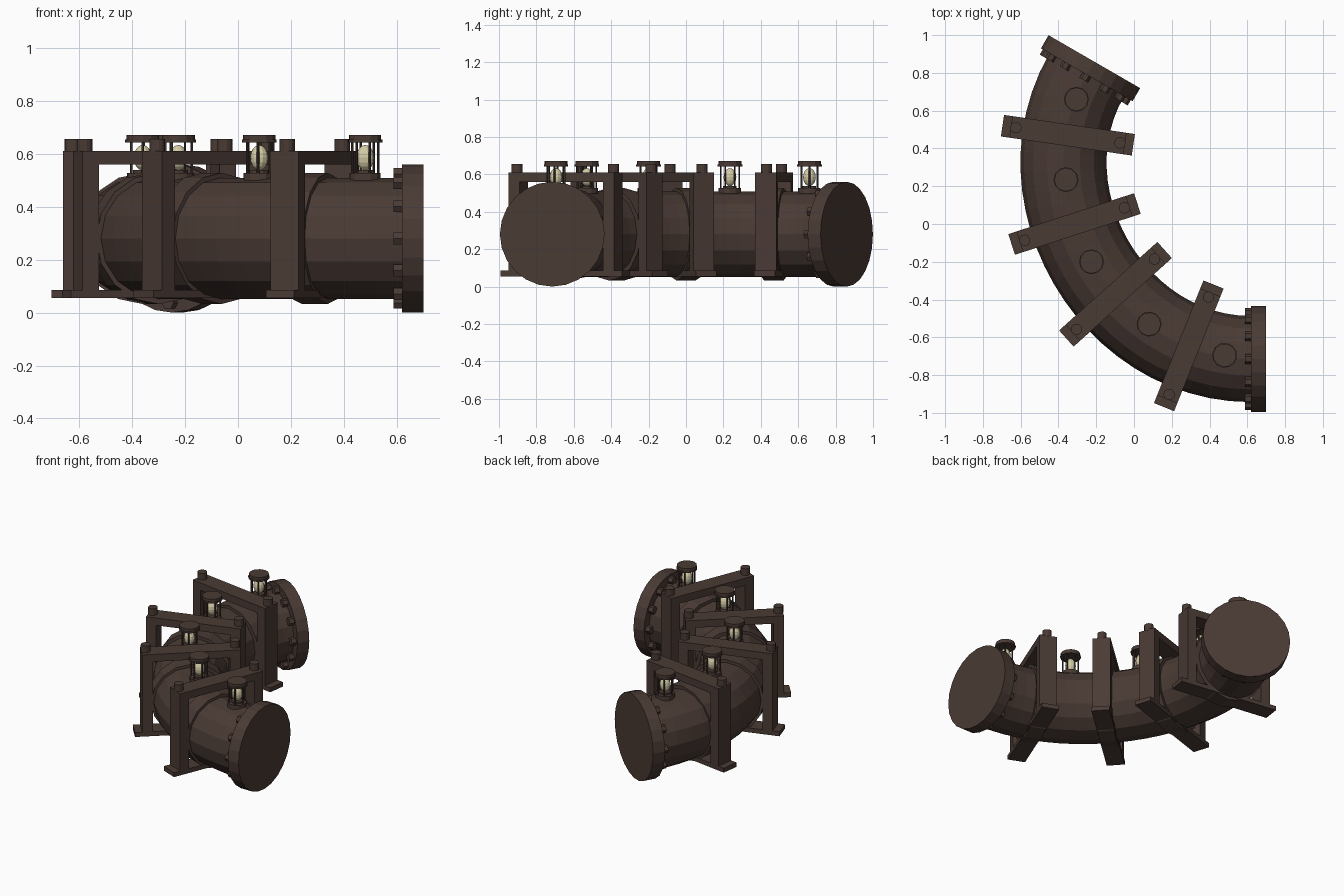
import bpy, bmesh, math
from mathutils import Vector, Matrix
from mathutils.geometry import interpolate_bezier

if "Cube" in bpy.data.objects:
    bpy.data.objects.remove(bpy.data.objects["Cube"])


def material(name, rgb):
    m = bpy.data.materials.new(name)
    m.use_nodes = True
    m.diffuse_color = (*rgb, 1)
    m.node_tree.nodes["Principled BSDF"].inputs["Base Color"].default_value = (*rgb, 1)
    return m


BROWN = material("dark brown iron", (0.068, 0.043, 0.035))
GLASS = material("cream lamp glass", (0.66, 0.60, 0.38))


def finish(name, bm, mat=BROWN, matrix=Matrix()):
    bmesh.ops.recalc_face_normals(bm, faces=bm.faces)
    mesh = bpy.data.meshes.new(name)
    bm.to_mesh(mesh)
    bm.free()
    mesh.materials.append(mat)
    ob = bpy.data.objects.new(name, mesh)
    ob.matrix_world = matrix
    bpy.context.collection.objects.link(ob)
    return ob


def add_box(bm, center, size):
    bmesh.ops.create_cube(bm, size=1, matrix=Matrix.Translation(center) @ Matrix.Diagonal((*size, 1)))


def add_disc(bm, center, radius, depth, sides, axis=(0, 0, 1)):
    """Closed cylinder centred on a point, running along an axis."""
    turn = Vector((0, 0, 1)).rotation_difference(Vector(axis)).to_matrix().to_4x4()
    bmesh.ops.create_cone(bm, cap_ends=True, segments=sides, radius1=radius, radius2=radius,
                          depth=depth, matrix=Matrix.Translation(center) @ turn)


def placed(x, y, z, angle):
    return Matrix.Translation((x, y, z)) @ Matrix.Rotation(math.radians(angle), 4, "Z")


# Curved pipe, swept along a bend
AXIS_Z, PIPE_R, SIDES, REACH = 0.28, 0.228, 16, 0.735
start, end = Vector((0.62, -0.715, AXIS_Z)), Vector((-0.25, 0.79, AXIS_Z))
start_dir, end_dir = Vector((1, 0, 0)), Vector((0.5, 0.866, 0)).normalized()
path = interpolate_bezier(start, start - start_dir * REACH, end - end_dir * REACH, end, 25)
bm = bmesh.new()
rings = []
for i, p in enumerate(path):
    if i == 0:
        along = -start_dir
    elif i == len(path) - 1:
        along = end_dir
    else:
        along = (path[i + 1] - path[i - 1]).normalized()
    side = along.cross(Vector((0, 0, 1)))
    ring = []
    for k in range(SIDES):
        a = math.tau * k / SIDES
        ring.append(bm.verts.new(p + PIPE_R * (side * math.cos(a) + Vector((0, 0, math.sin(a))))))
    rings.append(ring)
for a, b in zip(rings, rings[1:]):
    for k in range(SIDES):
        n = (k + 1) % SIDES
        bm.faces.new((a[k], a[n], b[n], b[k]))
bm.faces.new(rings[0])
bm.faces.new(rings[-1])
finish("curved_pipe", bm)

# End flanges with a circle of bolts on the inner face
for label, base, axis in (("right_end", start, start_dir), ("back_end", end, end_dir)):
    bm = bmesh.new()
    add_disc(bm, base + axis * 0.04, 0.28, 0.08, 24, axis)
    finish(label + "_flange", bm)
    side = axis.cross(Vector((0, 0, 1)))
    bm = bmesh.new()
    for k in range(12):
        a = math.tau * k / 12
        spot = base + 0.243 * (side * math.cos(a) + Vector((0, 0, math.sin(a))))
        add_disc(bm, spot - axis * 0.015, 0.026, 0.034, 6, axis)
    finish(label + "_flange_bolts", bm)

# Support frames: base strip, two posts, top beam, bolts and pipe collar
frames = [(-0.35, 0.47, -8.3), (-0.315, 0.0, 18), (-0.098, -0.372, 42), (0.29, -0.645, 68)]
for i, (x, y, angle) in enumerate(frames, 1):
    where = placed(x, y, 0, angle)
    bm = bmesh.new()
    add_box(bm, (0, 0, 0.07), (0.70, 0.115, 0.03))
    add_box(bm, (0, 0, 0.585), (0.61, 0.115, 0.05))
    for s in (-1, 1):
        add_box(bm, (s * 0.2725, 0, 0.325), (0.065, 0.115, 0.48))
    finish(f"support_frame_{i}", bm, BROWN, where)
    bm = bmesh.new()
    for s in (-1, 1):
        add_disc(bm, (s * 0.278, 0, 0.63), 0.03, 0.05, 12)
    finish(f"frame_bolts_{i}", bm, BROWN, where)
    bm = bmesh.new()
    add_disc(bm, (0, 0, AXIS_Z), 0.248, 0.105, SIDES, (0, 1, 0))
    finish(f"pipe_collar_{i}", bm, BROWN, where)

# Caged lamps along the top of the pipe
lamps = [(-0.305, 0.66, 60), (-0.36, 0.235, 90), (-0.225, -0.2, 120), (0.08, -0.53, 145), (0.48, -0.695, 170)]
for i, (x, y, angle) in enumerate(lamps, 1):
    where = placed(x, y, 0, angle)
    bm = bmesh.new()
    add_disc(bm, (0, 0, 0.513), 0.06, 0.03, 12)
    add_disc(bm, (0, 0, 0.532), 0.036, 0.012, 12)
    add_disc(bm, (0, 0, 0.648), 0.066, 0.01, 12)
    add_disc(bm, (0, 0, 0.662), 0.062, 0.018, 12)
    for k in range(6):
        a = math.tau * k / 6
        add_disc(bm, (0.05 * math.cos(a), 0.05 * math.sin(a), 0.585), 0.005, 0.125, 6)
    finish(f"lamp_cage_{i}", bm, BROWN, where)
    bm = bmesh.new()
    bmesh.ops.create_uvsphere(bm, u_segments=12, v_segments=8, radius=1,
                              matrix=Matrix.Translation((0, 0, 0.585)) @ Matrix.Diagonal((0.034, 0.034, 0.048, 1)))
    finish(f"lamp_glass_{i}", bm, GLASS, where)
